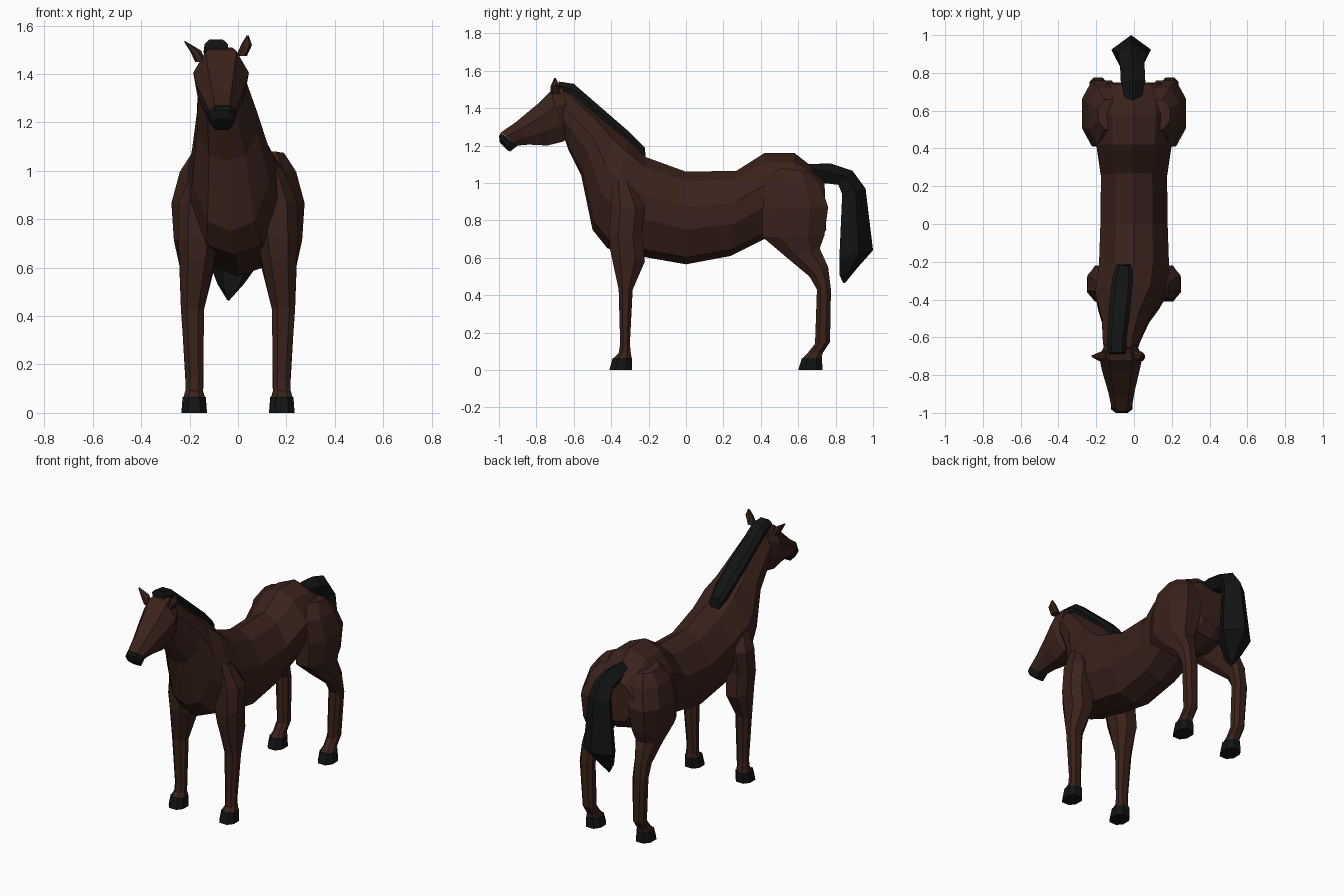
import bpy, bmesh, math


def material(name, rgb):
    m = bpy.data.materials.new(name)
    m.diffuse_color = (*rgb, 1)
    return m


brown = material("brown_coat", (0.042, 0.016, 0.011))
black = material("black_hair", (0.006, 0.007, 0.007))


def half_to_loop(half):
    """Right half of a cross-section, top to bottom, made into a closed loop."""
    return half + [(-u, v) for u, v in reversed(half) if u > 0]


BARREL = half_to_loop([(0, 1), (0.55, 0.8), (1, 0.25), (1, -0.25), (0.6, -0.85), (0, -1)])
FACE = half_to_loop([(0.55, 1), (1, 0.35), (0.85, -0.35), (0.45, -1)])
LIMB = half_to_loop([(0.5, 1), (1, 0.45), (1, -0.45), (0.5, -1)])
TUFT = half_to_loop([(0, 1), (1, 0.15), (0.5, -1)])
RIDGE = half_to_loop([(0.6, 1), (1, 0.2), (0.8, -1)])


def loft(name, rings, profile, mat, side=1):
    """Skin rings given as (y, z of one edge, y, z of opposite edge, centre x, half width)."""
    bm = bmesh.new()
    loops = []
    for ay, az, by, bz, cx, hw in rings:
        loops.append([bm.verts.new((side * (cx + u * hw),
                                    (ay + by) / 2 + v * (ay - by) / 2,
                                    (az + bz) / 2 + v * (az - bz) / 2)) for u, v in profile])
    n = len(profile)
    for a, b in zip(loops, loops[1:]):
        for i in range(n):
            bm.faces.new((a[i], a[(i + 1) % n], b[(i + 1) % n], b[i]))
    bm.faces.new(loops[0])
    bm.faces.new(loops[-1])
    bmesh.ops.recalc_face_normals(bm, faces=bm.faces)
    me = bpy.data.meshes.new(name)
    bm.to_mesh(me)
    bm.free()
    me.materials.append(mat)
    ob = bpy.data.objects.new(name, me)
    bpy.context.collection.objects.link(ob)
    return ob


# Trunk and neck, rump to poll
loft("body_and_neck", [
    (0.74, 1.02, 0.75, 0.75, 0, 0.15),
    (0.67, 1.09, 0.70, 0.69, 0, 0.20),
    (0.58, 1.16, 0.56, 0.66, 0, 0.21),
    (0.42, 1.16, 0.42, 0.70, 0, 0.20),
    (0.27, 1.065, 0.24, 0.61, 0, 0.175),
    (0.00, 1.06, 0.00, 0.565, 0, 0.178),
    (-0.22, 1.14, -0.20, 0.60, 0, 0.185),
    (-0.31, 1.23, -0.42, 0.65, -0.015, 0.19),
    (-0.38, 1.29, -0.50, 0.75, -0.03, 0.16),
    (-0.46, 1.36, -0.56, 1.04, -0.045, 0.125),
    (-0.60, 1.48, -0.63, 1.18, -0.065, 0.10),
    (-0.67, 1.51, -0.65, 1.24, -0.07, 0.09)], BARREL, brown)

# Head and dark muzzle
loft("head", [
    (-0.66, 1.51, -0.60, 1.26, -0.07, 0.085),
    (-0.72, 1.495, -0.66, 1.22, -0.07, 0.115),
    (-0.79, 1.425, -0.74, 1.20, -0.07, 0.10),
    (-0.91, 1.325, -0.84, 1.205, -0.067, 0.07),
    (-0.99, 1.27, -0.90, 1.20, -0.065, 0.056)], FACE, brown)
loft("muzzle", [
    (-0.99, 1.268, -0.90, 1.20, -0.065, 0.057),
    (-1.00, 1.25, -0.94, 1.168, -0.065, 0.057),
    (-0.995, 1.215, -0.955, 1.175, -0.065, 0.04)], FACE, black)

# Ears, the head leaning slightly so one sits lower
for name, s, dz in (("ear_right", -1, -0.02), ("ear_left", 1, 0.005)):
    loft(name, [
        (-0.725, 1.47 + dz, -0.67, 1.47 + dz, -0.07 + s * 0.085, 0.022),
        (-0.725, 1.51 + dz, -0.68, 1.52 + dz, -0.07 + s * 0.105, 0.022),
        (-0.705, 1.555 + dz, -0.695, 1.555 + dz, -0.09 + s * 0.13, 0.004)], LIMB, brown)

# Mane along the crest
loft("mane", [
    (-0.22, 1.19, -0.215, 1.13, -0.055, 0.04),
    (-0.30, 1.27, -0.27, 1.17, -0.06, 0.055),
    (-0.45, 1.40, -0.42, 1.30, -0.075, 0.057),
    (-0.60, 1.53, -0.585, 1.44, -0.09, 0.052),
    (-0.68, 1.542, -0.69, 1.495, -0.09, 0.048)], RIDGE, black)

# Tail
loft("tail", [
    (0.65, 1.10, 0.66, 1.04, -0.005, 0.04),
    (0.77, 1.105, 0.73, 1.00, -0.005, 0.065),
    (0.89, 1.065, 0.815, 0.99, -0.01, 0.065),
    (0.96, 0.97, 0.835, 0.94, -0.01, 0.075),
    (1.00, 0.64, 0.82, 0.60, -0.015, 0.105),
    (0.92, 0.55, 0.82, 0.51, -0.03, 0.055),
    (0.85, 0.465, 0.84, 0.465, -0.04, 0.004)], TUFT, black)

FRONT = [
    (-0.39, 1.02, -0.29, 1.00, 0.13, 0.05),
    (-0.40, 0.87, -0.22, 0.87, 0.16, 0.085),
    (-0.41, 0.72, -0.235, 0.72, 0.165, 0.083),
    (-0.405, 0.64, -0.22, 0.58, 0.17, 0.072),
    (-0.36, 0.43, -0.285, 0.43, 0.188, 0.048),
    (-0.352, 0.14, -0.30, 0.14, 0.18, 0.036),
    (-0.36, 0.09, -0.295, 0.09, 0.182, 0.036),
    (-0.39, 0.06, -0.29, 0.06, 0.182, 0.045)]
HIND = [
    (0.50, 1.08, 0.66, 1.06, 0.12, 0.07),
    (0.42, 1.00, 0.72, 0.99, 0.14, 0.10),
    (0.41, 0.86, 0.76, 0.87, 0.17, 0.105),
    (0.41, 0.71, 0.74, 0.72, 0.175, 0.09),
    (0.54, 0.60, 0.715, 0.65, 0.175, 0.068),
    (0.66, 0.50, 0.76, 0.55, 0.19, 0.045),
    (0.70, 0.43, 0.775, 0.43, 0.19, 0.045),
    (0.69, 0.14, 0.77, 0.15, 0.18, 0.038),
    (0.65, 0.09, 0.73, 0.09, 0.18, 0.036),
    (0.62, 0.06, 0.725, 0.06, 0.18, 0.045)]
FRONT_HOOF = [(-0.392, 0.065, -0.288, 0.065, 0.182, 0.047), (-0.41, 0, -0.29, 0, 0.182, 0.052)]
HIND_HOOF = [(0.62, 0.065, 0.727, 0.065, 0.18, 0.047), (0.60, 0, 0.73, 0, 0.18, 0.052)]

# Mirrored legs and hooves
for side, label in ((1, "left"), (-1, "right")):
    loft("front_leg_" + label, FRONT, LIMB, brown, side)
    loft("hind_leg_" + label, HIND, LIMB, brown, side)
    loft("front_hoof_" + label, FRONT_HOOF, LIMB, black, side)
    loft("hind_hoof_" + label, HIND_HOOF, LIMB, black, side)
